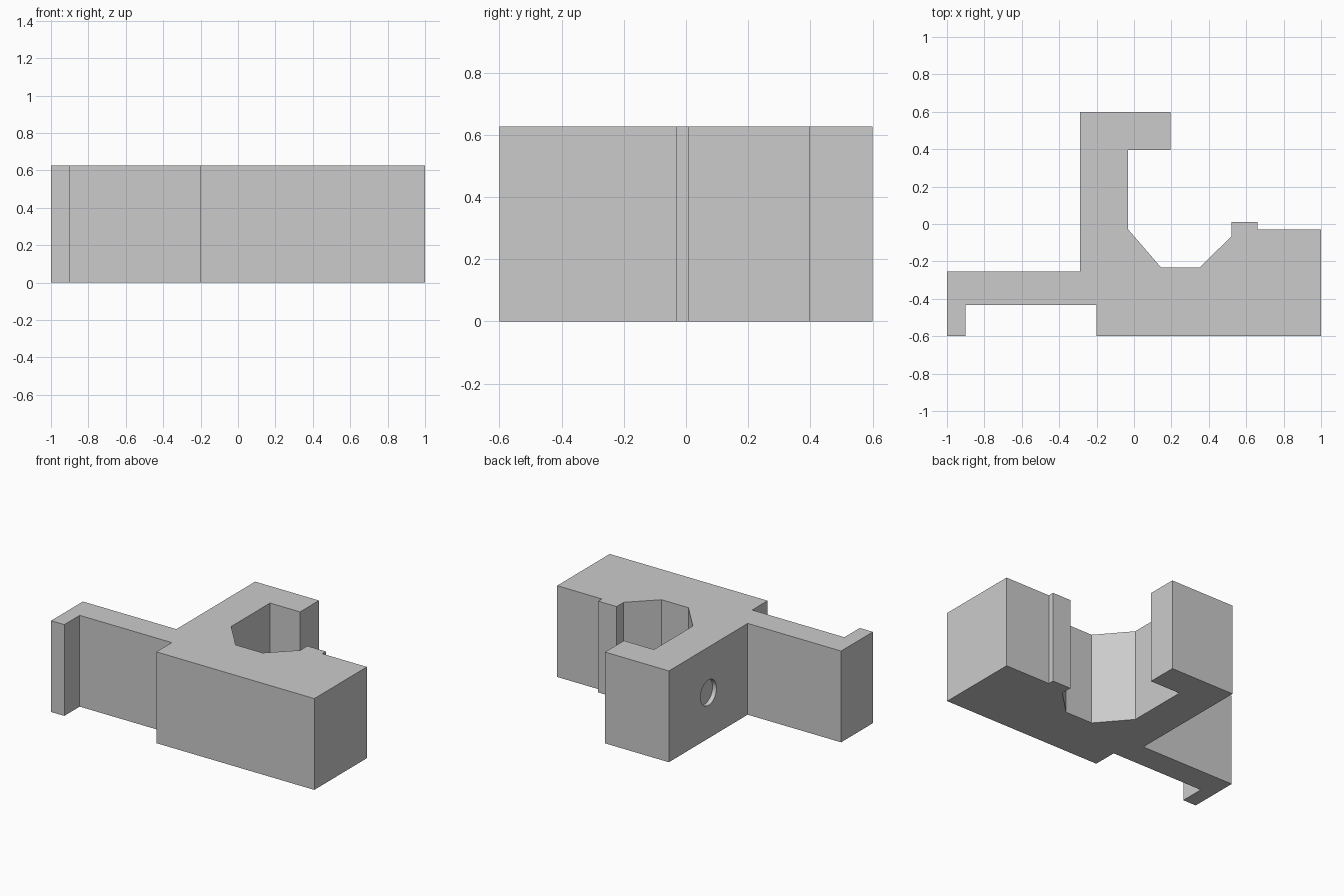
import bpy, bmesh, math
from mathutils import Vector, Matrix

cube = bpy.data.objects.get("Cube")
if cube:
    bpy.data.objects.remove(cube, do_unlink=True)

HEIGHT = 0.627

# Plain grey plastic
grey = bpy.data.materials.new("light grey")
grey.use_nodes = True
colour = (0.6, 0.6, 0.6, 1)
grey.diffuse_color = colour
grey.node_tree.nodes["Principled BSDF"].inputs["Base Color"].default_value = colour


def make_object(name, bm):
    bmesh.ops.recalc_face_normals(bm, faces=bm.faces)
    mesh = bpy.data.meshes.new(name)
    bm.to_mesh(mesh)
    bm.free()
    mesh.materials.append(grey)
    obj = bpy.data.objects.new(name, mesh)
    bpy.context.collection.objects.link(obj)
    return obj


# Bracket outline seen from above: block, lip, cradle, hook, arm, arm tip
outline = [
    (-0.2, -0.6), (1, -0.6), (1, -0.03), (0.66, -0.03), (0.66, 0.01),
    (0.52, 0.01), (0.52, -0.067), (0.35, -0.233), (0.145, -0.233),
    (-0.033, -0.027), (-0.033, 0.395), (0.195, 0.395), (0.195, 0.6),
    (-0.29, 0.6), (-0.29, -0.255), (-1, -0.255), (-1, -0.6),
    (-0.9, -0.6), (-0.9, -0.433), (-0.2, -0.433),
]
bm = bmesh.new()
base = bm.faces.new([bm.verts.new((x, y, 0)) for x, y in outline])
top = bmesh.ops.extrude_face_region(bm, geom=[base])["geom"]
bmesh.ops.translate(bm, vec=Vector((0, 0, HEIGHT)),
                    verts=[v for v in top if isinstance(v, bmesh.types.BMVert)])
bracket = make_object("clamp_bracket", bm)

# Shallow round recess in the outer side of the hook
bm = bmesh.new()
place = Matrix.Translation((-0.29, 0.17, HEIGHT / 2)) @ Matrix.Rotation(math.pi / 2, 4, "Y")
bmesh.ops.create_cone(bm, cap_ends=True, segments=48, radius1=0.087,
                      radius2=0.087, depth=0.06, matrix=place)
cutter = make_object("recess_cutter", bm)
cutter.hide_render = True

cut = bracket.modifiers.new("recess", "BOOLEAN")
cut.operation = "DIFFERENCE"
cut.solver = "EXACT"
cut.object = cutter

# Apply the cut, then smooth only the round wall
bpy.context.view_layer.objects.active = bracket
bracket.select_set(True)
bpy.ops.object.modifier_apply(modifier=cut.name)
bpy.data.objects.remove(cutter, do_unlink=True)
bpy.ops.object.shade_smooth_by_angle(angle=math.radians(30))
